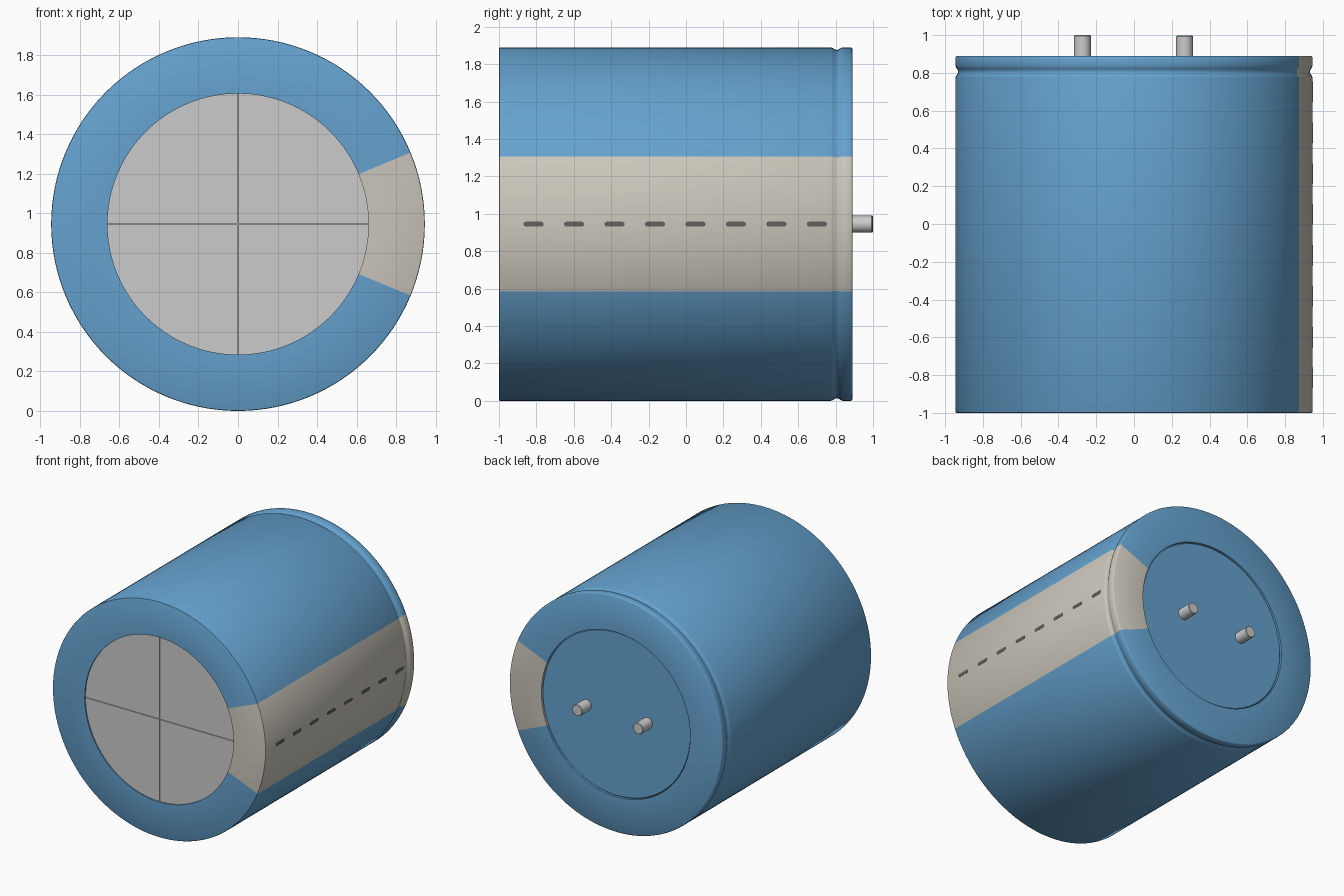
import bpy, bmesh, math

if "Cube" in bpy.data.objects:
    bpy.data.objects.remove(bpy.data.objects["Cube"])

R, ZC, SEG = 0.945, 0.945, 128       # can radius, axis height, sides
RIM = 0.66                           # inner radius of the sleeve ends


def material(name, rgb):
    m = bpy.data.materials.new(name)
    m.diffuse_color = (*rgb, 1)
    m.use_nodes = True
    m.node_tree.nodes["Principled BSDF"].inputs["Base Color"].default_value = m.diffuse_color
    return m


BLUE = material("blue_film", (0.13, 0.36, 0.62))
CREAM = material("stripe_film", (0.60, 0.57, 0.50))
DARK = material("dash_ink", (0.12, 0.12, 0.12))


def finish(name, bm, mats=()):
    bmesh.ops.remove_doubles(bm, verts=bm.verts, dist=1e-5)
    bmesh.ops.recalc_face_normals(bm, faces=bm.faces)
    me = bpy.data.meshes.new(name)
    bm.to_mesh(me)
    bm.free()
    for m in mats:
        me.materials.append(m)
    me.shade_smooth()
    me.set_sharp_from_angle(angle=math.radians(35))
    ob = bpy.data.objects.new(name, me)
    bpy.context.collection.objects.link(ob)
    return ob


def lathe(name, profile, mats=(), x=0, seg=SEG, closed=False, stripe=0):
    """Spin (radius, y) points about the y axis; faces within +-stripe use material 1."""
    bm = bmesh.new()
    rings = []
    for i in range(seg):
        a = 2 * math.pi * i / seg
        rings.append([bm.verts.new((x + r * math.cos(a), y, ZC + r * math.sin(a)))
                      for r, y in profile])
    n = len(profile)
    for i in range(seg):
        p, q = rings[i], rings[(i + 1) % seg]
        mid = (360 * (i + 0.5) / seg + 180) % 360 - 180
        for j in range(n if closed else n - 1):
            k = (j + 1) % n
            f = bm.faces.new((p[j], p[k], q[k], q[j]))
            f.material_index = int(abs(mid) < stripe)
    return finish(name, bm, mats)


def prism(name, points, to_world, depth, mats=()):
    """Extrude a flat outline mapped into the world by to_world."""
    bm = bmesh.new()
    f = bm.faces.new([bm.verts.new(to_world(u, v)) for u, v in points])
    g = bmesh.ops.extrude_face_region(bm, geom=[f])["geom"]
    bmesh.ops.translate(bm, vec=depth, verts=[e for e in g if isinstance(e, bmesh.types.BMVert)])
    return finish(name, bm, mats)


# Printed sleeve with a crimped groove near the terminal end
lathe("sleeve", [
    (RIM, -0.97), (RIM, -1.0), (R - 0.006, -1.0), (R - 0.002, -0.998), (R, -0.994),
    (R, 0.775), (R - 0.004, 0.785), (R - 0.012, 0.797), (R - 0.014, 0.806),
    (R - 0.012, 0.815), (R - 0.004, 0.827), (R, 0.837),
    (R, 0.882), (R - 0.003, 0.887), (R - 0.008, 0.89), (RIM, 0.89), (RIM, 0.86)],
    (BLUE, CREAM), closed=True, stripe=22.5)

# Bare metal front: backing disc and four sectors separated by a scored cross
lathe("front_backing", [(0, -0.982), (RIM, -0.982), (RIM, -0.96), (0, -0.96)])
gap = 0.003
for qx, qz in ((1, 1), (-1, 1), (-1, -1), (1, -1)):
    t0 = math.asin(gap / RIM)
    arc = [t0 + (math.pi / 2 - 2 * t0) * i / 32 for i in range(33)]
    pts = [(gap, gap)] + [(RIM * math.cos(t), RIM * math.sin(t)) for t in arc]
    prism("front_vent_sector", pts,
          lambda u, v: (qx * u, -0.99, ZC + qz * v), (0, 0.009, 0))

# Rear seal
lathe("rear_seal", [(0, 0.88), (RIM - 0.008, 0.88), (RIM - 0.004, 0.877),
                    (RIM, 0.87), (RIM, 0.85), (0, 0.85)], (BLUE,))

# Two terminals
for x, end in ((-0.273, 1.0), (0.268, 0.997)):
    lathe("terminal_pin", [(0, 0.87), (0.045, 0.87), (0.045, end - 0.004),
                           (0.041, end), (0, end)], x=x, seg=32)

# Row of polarity dashes on the stripe
r, half = 0.013, 0.041
ends = [(s * half + r * math.cos(t), r * math.sin(t))
        for s, a0 in ((1, -90), (-1, 90))
        for t in (math.radians(a0 + 22.5 * i) for i in range(9))]
for i in range(8):
    yc = -0.815 + i * 0.2164
    prism("polarity_dash", ends, lambda u, v: (R - 0.01, yc + u, ZC + v),
          (0.0115, 0, 0), (DARK,))
